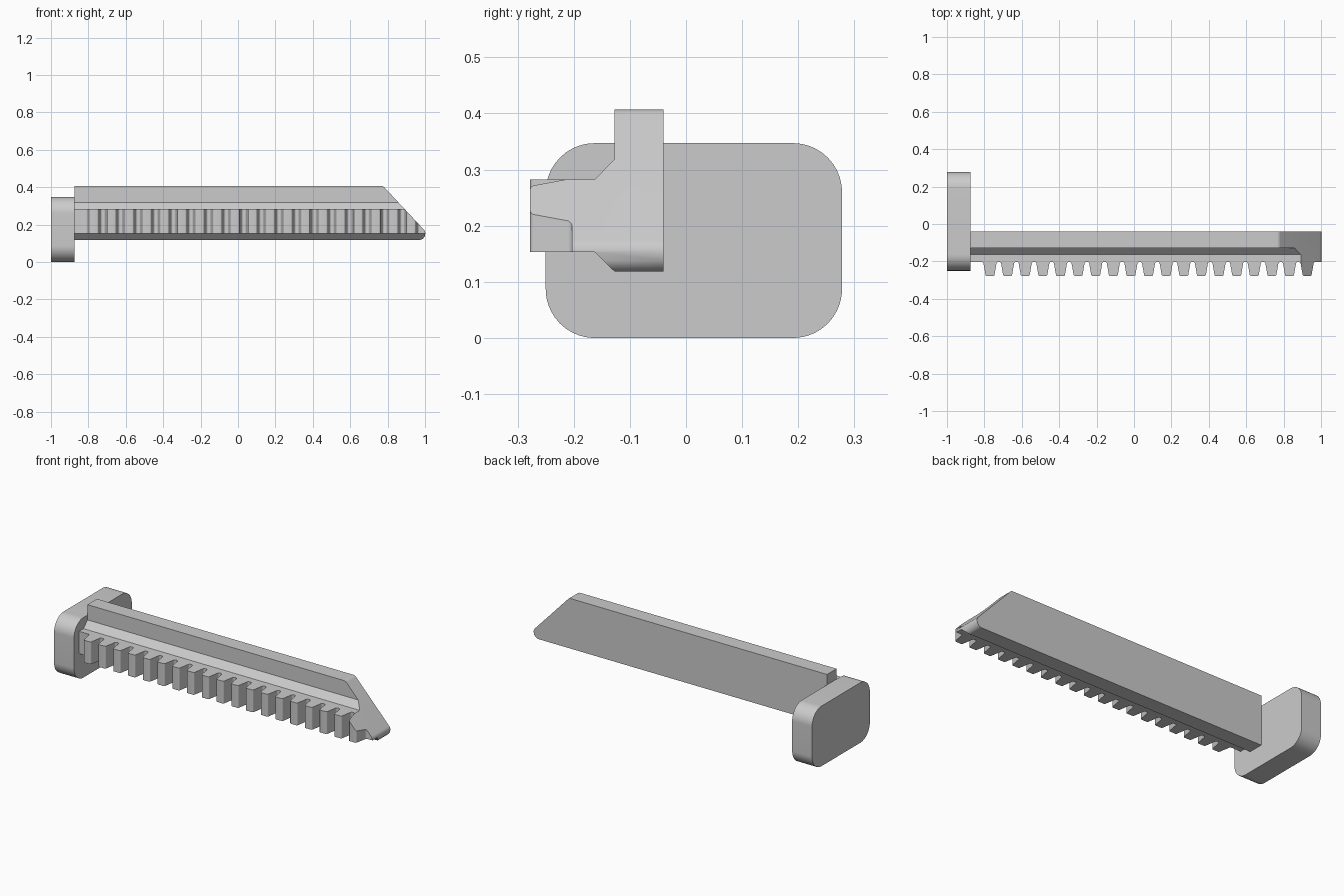
import bpy, bmesh, math
from mathutils import Vector

cube = bpy.data.objects.get("Cube")
if cube:
    bpy.data.objects.remove(cube)

grey = bpy.data.materials.new("plain grey")
grey.use_nodes = True
grey.diffuse_color = (0.6, 0.6, 0.6, 1)
grey.node_tree.nodes["Principled BSDF"].inputs["Base Color"].default_value = (0.6, 0.6, 0.6, 1)


def fillet(corners, steps=8):
    """Round each (a, b, radius) corner of a closed outline."""
    out = []
    n = len(corners)
    for i, (a, b, r) in enumerate(corners):
        p = Vector((a, b))
        if r == 0:
            out.append(p)
            continue
        u = (Vector(corners[i - 1][:2]) - p).normalized()
        v = (Vector(corners[(i + 1) % n][:2]) - p).normalized()
        half = u.angle(v) / 2
        centre = p + (u + v).normalized() * (r / math.sin(half))
        tangent = r / math.tan(half)
        start, end = p + u * tangent - centre, p + v * tangent - centre
        for k in range(steps + 1):
            out.append(centre + start.lerp(end, k / steps).normalized() * r)
    return out


def prism(name, outline, axis, low, high):
    """Extrude an outline along x, y or z."""
    place = {"x": lambda p, d: (d, p.x, p.y),
             "y": lambda p, d: (p.x, d, p.y),
             "z": lambda p, d: (p.x, p.y, d)}[axis]
    bm = bmesh.new()
    face = bm.faces.new([bm.verts.new(place(p, low)) for p in outline])
    top = bmesh.ops.extrude_face_region(bm, geom=[face], use_keep_orig=True)["geom"]
    shift = Vector(place(Vector((0, 0)), high - low))
    bmesh.ops.translate(bm, verts=[g for g in top if isinstance(g, bmesh.types.BMVert)], vec=shift)
    bmesh.ops.recalc_face_normals(bm, faces=bm.faces)
    mesh = bpy.data.meshes.new(name)
    bm.to_mesh(mesh)
    bm.free()
    mesh.materials.append(grey)
    obj = bpy.data.objects.new(name, mesh)
    bpy.context.collection.objects.link(obj)
    return obj


def combine(obj, other, operation):
    mod = obj.modifiers.new(operation, "BOOLEAN")
    mod.operation, mod.object, mod.solver = operation, other, "EXACT"
    bpy.context.view_layer.objects.active = obj
    bpy.ops.object.modifier_apply(modifier=mod.name)
    bpy.data.objects.remove(other)


START = -0.873

# End plate with rounded corners
plate = prism("end_plate", fillet([(-0.25, 0, 0.087), (0.278, 0, 0.087),
                                   (0.278, 0.347, 0.087), (-0.25, 0.347, 0.087)], 12),
              "x", -1, START)

# Rail with a chamfered step
rail = prism("toothed_rail", [Vector(p) for p in (
    (-0.04, 0.118), (-0.04, 0.407), (-0.127, 0.407), (-0.127, 0.319),
    (-0.163, 0.282), (-0.163, 0.153), (-0.127, 0.118))], "x", START, 1.1)

# Row of teeth along the front
ROOT, TIP, PITCH = -0.203, -0.278, 0.0942
row = [(1.1, -0.1, 0), (START, -0.1, 0), (START, ROOT, 0)]
for i in range(19):
    x = -0.77 + i * PITCH
    row += [(x - 0.036, ROOT, 0.01), (x - 0.023, TIP, 0.008),
            (x + 0.023, TIP, 0.008), (x + 0.036, ROOT, 0.01)]
row.append((1.1, ROOT, 0))
teeth = prism("teeth", fillet(row, 4), "z", 0.153, 0.282)
combine(rail, teeth, "UNION")

# Sloping end with a rounded tip, cut from an oversized block
side = fillet([(-0.95, 0.118, 0), (1.045, 0.118, 0.033), (0.775, 0.407, 0.025), (-0.95, 0.407, 0)])
combine(rail, prism("end_cutter", side, "y", -0.4, 0.1), "INTERSECT")

# Smooth the rounded corners only
for obj in (plate, rail):
    bpy.ops.object.select_all(action="DESELECT")
    obj.select_set(True)
    bpy.context.view_layer.objects.active = obj
    bpy.ops.object.shade_smooth_by_angle(angle=math.radians(30))
